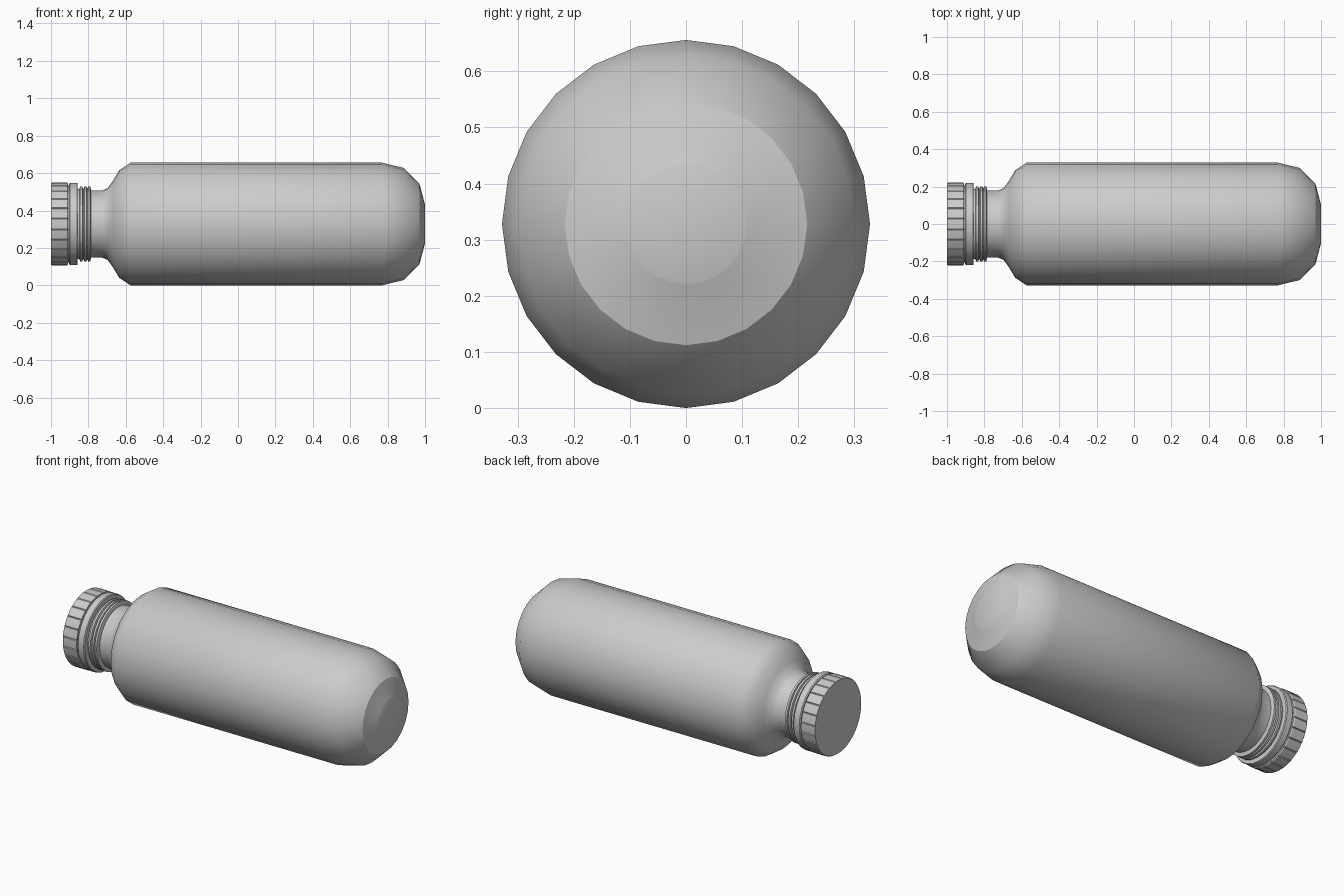
import bpy, bmesh
from math import sin, cos, pi, radians

if "Cube" in bpy.data.objects:
    bpy.data.objects.remove(bpy.data.objects["Cube"])

AXIS_Z = 0.328   # height of the bottle's long axis


def finish(name, bm, angle):
    bmesh.ops.recalc_face_normals(bm, faces=bm.faces)
    me = bpy.data.meshes.new(name)
    bm.to_mesh(me)
    bm.free()
    ob = bpy.data.objects.new(name, me)
    bpy.context.collection.objects.link(ob)
    bpy.ops.object.select_all(action='DESELECT')
    ob.select_set(True)
    bpy.context.view_layer.objects.active = ob
    bpy.ops.object.shade_smooth_by_angle(angle=radians(angle))
    return ob


def loft(name, rings, angle=35, cap_start=False, cap_end=False):
    """rings: list of (x, [(angle, radius), ...]) cross-sections along x."""
    bm = bmesh.new()
    loops = [[bm.verts.new((x, r * sin(a), AXIS_Z + r * cos(a))) for a, r in sec]
             for x, sec in rings]
    for p, q in zip(loops, loops[1:]):
        n = len(p)
        for i in range(n):
            j = (i + 1) % n
            bm.faces.new((p[i], p[j], q[j], q[i]))
    if cap_start:
        bm.faces.new(loops[0])
    if cap_end:
        bm.faces.new(loops[-1])
    return finish(name, bm, angle)


def lathe(name, profile, sides=24, **kw):
    return loft(name, [(x, [(2 * pi * i / sides, r) for i in range(sides)])
                       for x, r in profile], **kw)


# Body: neck, shoulder, barrel and rounded end
lathe("bottle_body", [
    (-0.785, 0.178), (-0.73, 0.178), (-0.697, 0.192), (-0.668, 0.232),
    (-0.635, 0.288), (-0.575, 0.328), (0.77, 0.328), (0.885, 0.30), (0.97, 0.216)])

# Shallow base with its own crisp rim
lathe("bottle_base", [(0.97, 0.216), (0.998, 0.11), (1.0, 0.105)], cap_end=True)

# Threaded collar: stacked rings on the neck
collar = [(-0.87, 0.188), (-0.852, 0.188)]
for x in (-0.837, -0.815, -0.795):
    collar += [(x - 0.010, 0.190), (x - 0.007, 0.200), (x + 0.005, 0.200), (x + 0.008, 0.190)]
collar.append((-0.785, 0.178))
lathe("neck_collar", collar, angle=30)

# Seal ring below the cap
lathe("seal_ring", [(-0.903, 0.207), (-0.903, 0.214), (-0.898, 0.220), (-0.862, 0.220),
                    (-0.857, 0.216), (-0.857, 0.180)], angle=30)

# Cap: ribbed wall with narrow grooves and a flat end
RIBS = 24


def ribbed(r, depth):
    step = 2 * pi / RIBS
    return [((k + t) * step, r - d) for k in range(RIBS)
            for t, d in ((-0.44, 0), (0, 0), (0.44, 0), (0.5, depth))]


loft("screw_cap", [
    (-1.0, ribbed(0.217, 0)), (-0.994, ribbed(0.221, 0.004)),
    (-0.915, ribbed(0.221, 0.006)), (-0.909, ribbed(0.217, 0)),
    (-0.909, ribbed(0.207, 0)), (-0.900, ribbed(0.207, 0))],
    angle=30, cap_start=True)
